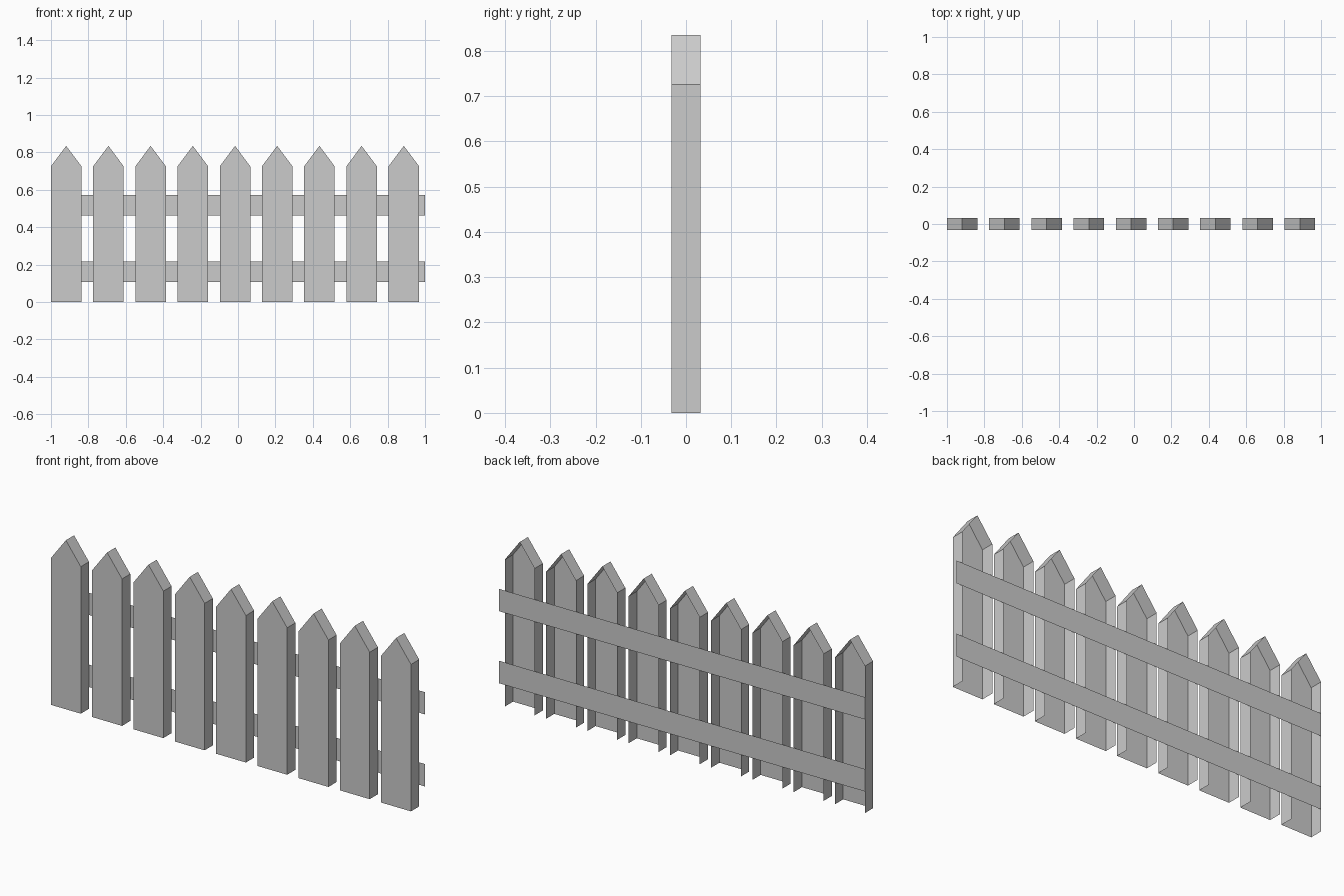
import bpy
import bmesh

cube = bpy.data.objects.get("Cube")
if cube:
    bpy.data.objects.remove(cube, do_unlink=True)

paint = bpy.data.materials.new("grey_paint")
paint.use_nodes = True
grey = (0.6, 0.6, 0.6, 1)
paint.diffuse_color = grey
paint.node_tree.nodes["Principled BSDF"].inputs["Base Color"].default_value = grey

COUNT, WIDTH, DEPTH = 9, 0.163, 0.032
SHOULDER, TIP = 0.726, 0.835
STEP = (1.968 - WIDTH) / (COUNT - 1)


def add_object(name, bm):
    mesh = bpy.data.meshes.new(name)
    bm.to_mesh(mesh)
    bm.free()
    mesh.materials.append(paint)
    obj = bpy.data.objects.new(name, mesh)
    bpy.context.collection.objects.link(obj)
    return obj


def add_picket(name, x):
    """Pointed board: front face and a rim, open at the back and the foot."""
    bm = bmesh.new()
    outline = [(0, 0), (0, SHOULDER), (WIDTH / 2, TIP), (WIDTH, SHOULDER), (WIDTH, 0)]
    front = [bm.verts.new((x + px, -DEPTH, pz)) for px, pz in outline]
    back = [bm.verts.new((x + px, DEPTH, pz)) for px, pz in outline]
    bm.faces.new(reversed(front))
    for i in range(len(outline) - 1):
        bm.faces.new((front[i], front[i + 1], back[i + 1], back[i]))
    bmesh.ops.recalc_face_normals(bm, faces=bm.faces)
    if bm.faces[:][0].normal.y > 0:
        bmesh.ops.reverse_faces(bm, faces=bm.faces)
    return add_object(name, bm)


def add_rail(name, low, high):
    """Flat strip across the back of the pickets, facing backwards."""
    bm = bmesh.new()
    corners = [(1, low), (-1, low), (-1, high), (1, high)]
    bm.faces.new([bm.verts.new((x, DEPTH, z)) for x, z in corners])
    return add_object(name, bm)


# Row of pickets
for i in range(COUNT):
    add_picket(f"picket_{i + 1}", -1 + i * STEP)

# Two rails
add_rail("lower_rail", 0.107, 0.218)
add_rail("upper_rail", 0.463, 0.573)
